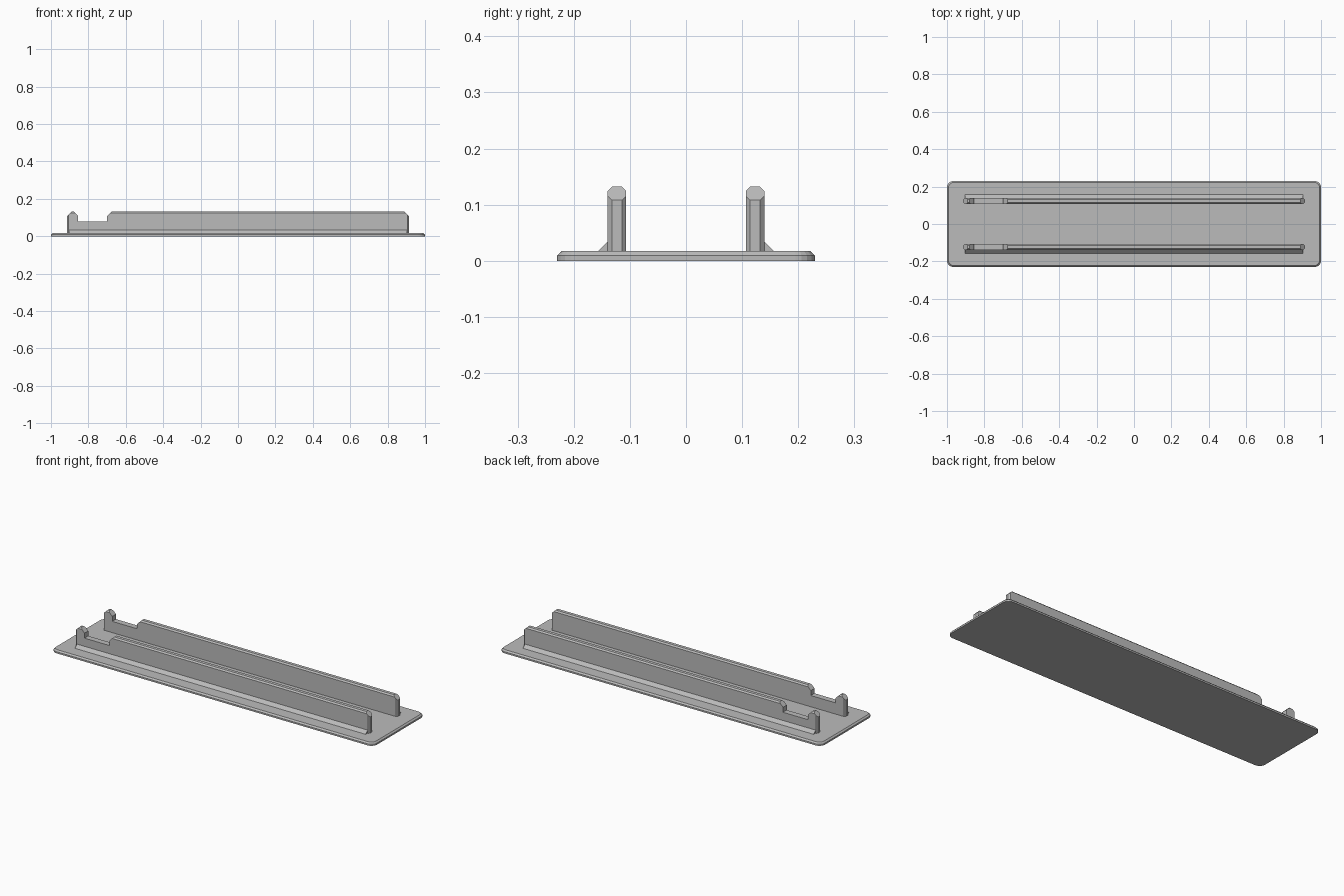
import bpy, bmesh

cube = bpy.data.objects.get("Cube")
if cube:
    bpy.data.objects.remove(cube, do_unlink=True)

grey = bpy.data.materials.new("plain grey")
grey.use_nodes = True
COLOUR = (0.5, 0.5, 0.5, 1)
grey.diffuse_color = COLOUR
grey.node_tree.nodes["Principled BSDF"].inputs["Base Color"].default_value = COLOUR

BASE_TOP = 0.017
RAIL_Y = 0.123
RAIL_HALF = 0.0165
RAIL_END = 0.913
RAIL_TOP = 0.132
BEVEL = 0.0075


def add_object(name, bm):
    bmesh.ops.recalc_face_normals(bm, faces=bm.faces)
    mesh = bpy.data.meshes.new(name)
    bm.to_mesh(mesh)
    bm.free()
    mesh.materials.append(grey)
    obj = bpy.data.objects.new(name, mesh)
    bpy.context.collection.objects.link(obj)
    return obj


def box(x, y, z0, z1):
    bm = bmesh.new()
    bmesh.ops.create_cube(bm, size=1)
    for v in bm.verts:
        v.co = (v.co.x * 2 * x, v.co.y * 2 * y, z0 if v.co.z < 0 else z1)
    return bm


def bevel(bm, rule, size, segments=1):
    edges = [e for e in bm.edges if rule(*e.verts)]
    bmesh.ops.bevel(bm, geom=edges, offset=size, offset_type='OFFSET',
                    segments=segments, profile=0.5, affect='EDGES')


def prism(points):
    """Close a ring of points and extrude it along the returned direction."""
    bm = bmesh.new()
    return bm, bm.faces.new([bm.verts.new(p) for p in points])


def extrude(bm, face, offset):
    new = bmesh.ops.extrude_face_region(bm, geom=[face])["geom"]
    bmesh.ops.translate(bm, vec=offset,
                        verts=[g for g in new if isinstance(g, bmesh.types.BMVert)])


def vertical(a, b):
    return abs(a.co.z - b.co.z) > 0.001


# Base plate with rounded corners and a chamfered upper rim
bm = box(1, 0.23, 0, BASE_TOP)
bevel(bm, vertical, 0.035, 5)
bevel(bm, lambda a, b: min(a.co.z, b.co.z) > BASE_TOP - 0.001, 0.008)
add_object("base_plate", bm)

# Side outline shared by both rails: end post, notch and long wall
SLOPE = 0.024
shoulder = RAIL_TOP - SLOPE
low, notch_z = 0.005, 0.08
post_in, wall_in = -0.855, -0.70
outline = [
    (-RAIL_END, low), (-RAIL_END, shoulder), (-RAIL_END + SLOPE, RAIL_TOP),
    (post_in - SLOPE, RAIL_TOP), (post_in, shoulder), (post_in, notch_z),
    (wall_in, notch_z), (wall_in, shoulder), (wall_in + SLOPE, RAIL_TOP),
    (RAIL_END - SLOPE, RAIL_TOP), (RAIL_END, shoulder), (RAIL_END, low),
]

for side, label in ((-1, "front"), (1, "back")):
    y = side * RAIL_Y

    # Rail bar with chamfered long top edges and end corners
    bm = box(RAIL_END, RAIL_HALF, low, RAIL_TOP)
    bevel(bm, lambda a, b: vertical(a, b) or
          (a.co.z > 0.1 and b.co.z > 0.1 and abs(a.co.y - b.co.y) < 0.001), BEVEL)
    bmesh.ops.translate(bm, verts=bm.verts, vec=(0, y, 0))
    rail = add_object(label + "_rail", bm)

    # Trim the bar to the outline
    bm, face = prism([(px, y - 0.05, pz) for px, pz in outline])
    extrude(bm, face, (0, 0.1, 0))
    cutter = add_object("rail_cutter", bm)
    cutter.hide_render = True
    mod = rail.modifiers.new("trim", 'BOOLEAN')
    mod.operation = 'INTERSECT'
    mod.solver = 'EXACT'
    mod.object = cutter
    bpy.context.view_layer.objects.active = rail
    bpy.ops.object.modifier_apply(modifier=mod.name)
    bpy.data.objects.remove(cutter, do_unlink=True)

    # Sloped brace along the outer foot of the rail
    inner, face_y, toe = (side * v for v in (0.13, RAIL_Y + RAIL_HALF, 0.157))
    length = RAIL_END - BEVEL - 0.003
    bm, face = prism([(-length, inner, low), (-length, toe, low),
                      (-length, toe, BASE_TOP), (-length, face_y, 0.034),
                      (-length, inner, 0.034)])
    extrude(bm, face, (2 * length, 0, 0))
    add_object(label + "_brace", bm)
